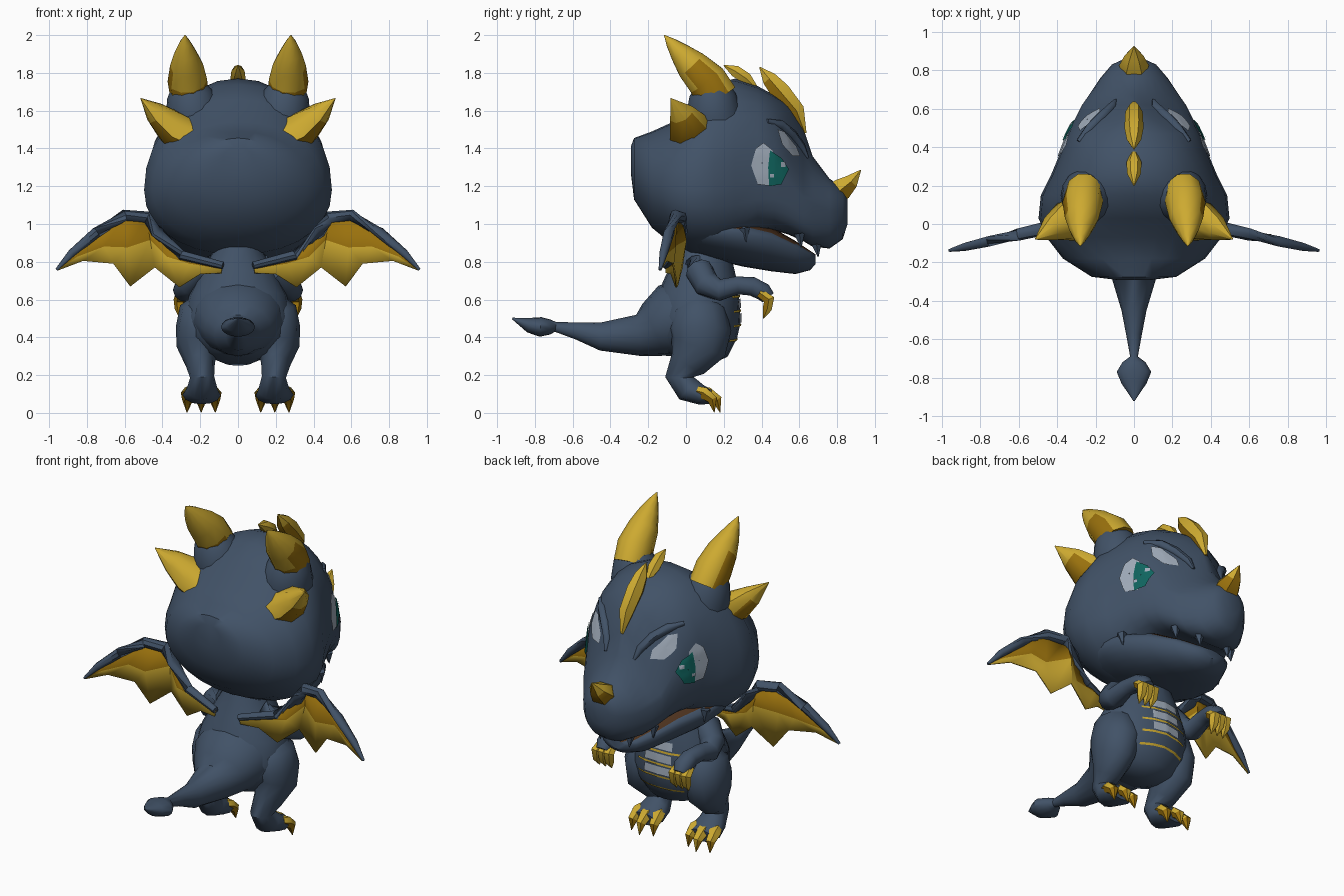
import bpy, bmesh, math
from mathutils import Vector
from mathutils.bvhtree import BVHTree

cube = bpy.data.objects.get("Cube")
if cube:
    bpy.data.objects.remove(cube, do_unlink=True)


def material(name, rgb):
    m = bpy.data.materials.new(name)
    m.use_nodes = True
    m.diffuse_color = (*rgb, 1)
    m.node_tree.nodes["Principled BSDF"].inputs["Base Color"].default_value = (*rgb, 1)
    return m


BLUE = material("slate blue", (0.053, 0.084, 0.135))
GOLD = material("gold", (0.61, 0.40, 0.03))
DARK = material("dark gold", (0.32, 0.165, 0.004))
GREY = material("pale grey", (0.36, 0.42, 0.50))
TEAL = material("teal", (0.005, 0.13, 0.115))
BROWN = material("mouth brown", (0.07, 0.03, 0.012))
SIDES = (("left", 1), ("right", -1))
made = []


def loft(name, rings, mats, closed=True, caps=True, rule=None):
    """Skin a list of point rings; rule(face) picks the material slot."""
    bm = bmesh.new()
    rows = [[bm.verts.new(p) for p in ring] for ring in rings]
    n = len(rows[0])
    for a, b in zip(rows, rows[1:]):
        for i in range(n if closed else n - 1):
            j = (i + 1) % n
            bm.faces.new((a[i], a[j], b[j], b[i]))
    if caps:
        bm.faces.new(rows[0][::-1])
        bm.faces.new(rows[-1])
    bmesh.ops.recalc_face_normals(bm, faces=bm.faces)
    bm.faces.index_update()
    for f in bm.faces:
        f.smooth = True
        f.material_index = int(rule(f)) if rule else 0
    mesh = bpy.data.meshes.new(name)
    bm.to_mesh(mesh)
    bm.free()
    for m in mats:
        mesh.materials.append(m)
    ob = bpy.data.objects.new(name, mesh)
    bpy.context.collection.objects.link(ob)
    made.append(ob)
    return ob


def sweep(name, path, mats, sides=12, s=1, rule=None):
    """Tube through (x, y, z, half width, half height) points."""
    path = [p if len(p) == 5 else (*p, p[3]) for p in path]
    pts = [Vector((p[0] * s, p[1], p[2])) for p in path]
    rings = []
    for i, p in enumerate(pts):
        t = (pts[min(i + 1, len(pts) - 1)] - pts[max(i - 1, 0)]).normalized()
        ref = Vector((1, 0, 0)) if abs(t.x) < 0.85 else Vector((0, 1, 0))
        u = (ref - t * ref.dot(t)).normalized()
        v = t.cross(u)
        ang = [math.tau * k / sides for k in range(sides)]
        rings.append([p + u * math.cos(a) * path[i][3] + v * math.sin(a) * path[i][4] for a in ang])
    return loft(name, rings, mats, rule=rule)


def egg_rings(sections, sides=28):
    """Rings facing y: (y, bottom, widest height, top, half width, upper, lower pinch)."""
    rings = []
    for y, bot, mid, top, w, upper, lower in sections:
        ring = []
        for k in range(sides):
            a = math.tau * k / sides
            c, d = math.cos(a), math.sin(a)
            e = upper if d > 0 else lower
            x = math.copysign(abs(c) ** e, c) * w
            z = math.copysign(abs(d) ** e, d) * ((top - mid) if d > 0 else (mid - bot))
            ring.append(Vector((x, y, mid + z)))
        rings.append(ring)
    return rings


# Head: round skull, face pinched between the eyes, broad muzzle; then lower jaw
head = loft("head", egg_rings([
    (-.292, 1.27, 1.34, 1.41, .08, 1, 1), (-.275, 1.13, 1.28, 1.455, .22, 1, 1),
    (-.18, .98, 1.22, 1.49, .37, .95, .95), (-.07, .89, 1.19, 1.54, .455, .93, .93),
    (.03, .84, 1.18, 1.66, .497, .93, .93), (.15, .82, 1.18, 1.74, .485, .93, .93),
    (.26, .87, 1.2, 1.77, .43, .92, .8), (.38, .96, 1.25, 1.73, .38, .88, .6),
    (.47, .965, 1.26, 1.68, .345, .95, .55), (.54, .945, 1.23, 1.63, .31, 1.3, .55),
    (.62, .91, 1.14, 1.51, .27, 1.75, .6), (.67, .88, 1.11, 1.36, .235, 1.5, .65),
    (.76, .87, 1.07, 1.24, .175, 1.05, .8), (.83, .92, 1.07, 1.19, .115, 1, .9),
    (.855, 1.0, 1.08, 1.14, .06, 1, 1)]), [BLUE])
loft("lower_jaw", egg_rings([
    (.05, .84, .98, 1.08, .36, 1, 1), (.15, .81, .97, 1.07, .385, 1, 1), (.3, .775, .95, 1.03, .365, .9, 1),
    (.45, .75, .92, .985, .285, .8, 1), (.58, .735, .87, .91, .2, .8, 1), (.655, .755, .83, .86, .12, .8, 1),
    (.685, .785, .82, .84, .06, 1, 1)]), [BLUE, BROWN], rule=lambda f: f.normal.z > .75)


def under(f):
    """Dark slot on downward base faces."""
    return f.normal.z < -.1


for label, s in SIDES:
    # Horns, their cuffs and the fangs
    sweep(f"{label}_horn_cuff", [(.21, .17, 1.48, .15), (.24, .145, 1.6, .145), (.255, .14, 1.685, .122),
                                 (.262, .135, 1.72, .1)], [BLUE], 16, s)
    sweep(f"{label}_horn", [(.258, .16, 1.67, .1, .12), (.268, .11, 1.76, .105, .11),
                            (.272, .03, 1.84, .088, .09), (.278, -.03, 1.905, .06, .06),
                            (.28, -.08, 1.96, .03), (.28, -.115, 2.0, .002)], [GOLD, DARK], 10, s,
          lambda f: (f.normal.x * s > .8 and f.calc_center_median().z < 1.85)
          or (f.normal.z < .1 and f.calc_center_median().z < 1.72))
    sweep(f"{label}_side_horn", [(.26, .035, 1.455, .1, .125), (.35, .02, 1.51, .095, .115),
                                 (.435, -.025, 1.585, .06, .07), (.515, -.08, 1.665, .002)],
          [GOLD, DARK], 8, s, lambda f: f.normal.z < -.15 and f.calc_center_median().z < 1.55)
    for i, (x, y, z) in enumerate([(.2, .6, .95), (.35, .31, .98), (.1, .69, .9)]):
        sweep(f"{label}_fang_{i + 1}", [(x, y, z, .03), (x, y + .01, z - .075, .002)], [BLUE], 5, s)

    # Arms and fingers
    sweep(f"{label}_arm", [(.13, .05, .78, .06), (.2, .07, .75, .075), (.26, .11, .68, .072),
                           (.285, .18, .65, .06), (.28, .27, .675, .05), (.27, .35, .67, .052),
                           (.265, .41, .64, .058, .05), (.265, .435, .61, .04)], [BLUE], 10, s)
    for i in (-1, 0, 1):
        sweep(f"{label}_finger_claw_{i + 2}", [
            (.265 + i * .038, .39, .635, .026), (.265 + i * .042, .44, .60, .034),
            (.265 + i * .042, .43, .55, .028), (.265 + i * .042, .41, .50, .002)], [GOLD, DARK], 6, s,
            lambda f: f.normal.y < -.3)

    # Legs and toes
    sweep(f"{label}_leg", [(.16, .06, .60, .07), (.185, .07, .54, .125, .14), (.2, .075, .44, .13, .165),
                           (.21, .065, .35, .115, .15), (.2, .01, .26, .078, .1), (.19, -.035, .19, .064, .075),
                           (.19, .01, .125, .082, .07), (.193, .08, .095, .1, .052),
                           (.195, .13, .085, .08, .04)], [BLUE], 12, s)
    for i in (-1, 0, 1):
        sweep(f"{label}_toe_claw_{i + 2}", [
            (.195 + i * .06, .06, .115, .03), (.195 + i * .066, .115 - abs(i) * .02, .105, .042, .036),
            (.195 + i * .072, .165 - abs(i) * .025, .07, .03),
            (.195 + i * .075, .18 - abs(i) * .03, .003, .002)], [GOLD, DARK], 6, s, under)

    # Wing membrane: dark band under the bone, bright pleats down to the scalloped hem
    top = [(.08, .78), (.3, .835), (.43, .96), (.485, 1.035), (.6, 1.045), (.75, .955), (.88, .845), (.96, .758)]
    hem = [(.09, .74), (.2, .735), (.31, .665), (.44, .77), (.57, .67), (.66, .79), (.82, .805), (.955, .755)]

    def wing_point(x, z, push=0):
        return Vector((x * s, -.02 - .23 * abs(x - .45) + push, z))

    mid = [(a * .55 + c * .45, b * .55 + d * .45) for (a, b), (c, d) in zip(top, hem)]
    pleat = (0, .02, -.022, .022, -.022, .022, -.01, 0)
    rows = [[wing_point(*p) for p in top],
            [wing_point(*p, push) for p, push in zip(mid, pleat)],
            [wing_point(*p) for p in hem]]
    wing = loft(f"{label}_wing_membrane", rows, [GOLD, DARK], closed=False, caps=False,
                rule=lambda f: f.index < len(top) - 1)
    solid = wing.modifiers.new("thickness", 'SOLIDIFY')
    solid.thickness = .01
    solid.offset = 0
    bone = [(x, wing_point(x, z).y, z, r) for (x, z), r in
            zip(top, (.02, .026, .034, .034, .032, .029, .022, .008))]
    sweep(f"{label}_wing_bone", bone, [BLUE], 8, s)

# Spikes on the crown and the nose
sweep("front_crown_spike", [(0, .63, 1.48, .01), (0, .585, 1.60, .045, .05), (0, .50, 1.70, .05, .06),
                            (0, .44, 1.77, .038, .045), (0, .39, 1.83, .003)], [GOLD, DARK], 6, rule=under)
sweep("rear_crown_spike", [(0, .38, 1.71, .01), (0, .32, 1.77, .04, .035), (0, .26, 1.81, .035),
                           (0, .2, 1.84, .003)], [GOLD], 6)
sweep("nose_horn", [(0, .77, 1.14, .06, .07), (0, .825, 1.185, .078, .068), (0, .875, 1.225, .05, .045),
                    (0, .925, 1.285, .003)], [GOLD, DARK], 6, rule=under)

# Torso and tail
torso = sweep("torso", [(0, .04, .27, .08, .08), (0, .05, .31, .19, .17), (0, .05, .40, .27, .22),
                        (0, .055, .50, .29, .235), (0, .07, .62, .26, .215), (0, .085, .74, .2, .18),
                        (0, .09, .84, .14, .15), (0, .1, .95, .1, .12)], [BLUE], 20)
sweep("tail", [(0, .06, .52, .25, .2), (0, -.08, .485, .235, .2), (0, -.17, .44, .18, .15),
               (0, -.25, .41, .125, .11), (0, -.45, .405, .065, .075), (0, -.58, .435, .04, .045),
               (0, -.69, .455, .02, .026), (0, -.72, .455, .06, .04), (0, -.77, .455, .09, .052),
               (0, -.83, .465, .065, .04), (0, -.92, .5, .004)], [BLUE], 16)


# Brow ridges and painted details laid onto the surface
def tree_of(ob):
    return BVHTree.FromPolygons([v.co for v in ob.data.vertices], [p.vertices for p in ob.data.polygons])


def snap(tree, start, aim, lift):
    hit = tree.ray_cast(start, aim)[0]
    return hit - aim * lift if hit else start + aim * 1.8


head_tree, torso_tree = tree_of(head), tree_of(torso)


def eye_plate(name, outline, mat, s, lift):
    cy = sum(p[0] for p in outline) / len(outline)
    cz = sum(p[1] for p in outline) / len(outline)
    dense = []
    for (a, b), (c, d) in zip(outline, outline[1:] + outline[:1]):
        dense += [(a + (c - a) * k / 4, b + (d - b) * k / 4) for k in range(4)]
    rings = [[snap(head_tree, Vector((2 * s, cy + (y - cy) * f, cz + (z - cz) * f)), Vector((-s, 0, 0)), lift)
              for y, z in dense] for f in (1, .8, .6, .4, .2, .02)]
    loft(name, rings, [mat], caps=False)


white = [(.345, 1.31), (.37, 1.4), (.41, 1.43), (.46, 1.39), (.46, 1.2), (.38, 1.21)]
iris = [(.435, 1.3), (.445, 1.39), (.505, 1.35), (.545, 1.29), (.505, 1.21), (.44, 1.2)]
brow = [(.485, 1.5), (.52, 1.49), (.585, 1.41), (.605, 1.36), (.565, 1.36), (.51, 1.42)]
glints = {"upper": (.515, 1.315, .012), "lower": (.455, 1.255, .01)}
ridge = [(.43, 1.545, .012), (.5, 1.525, .026), (.56, 1.475, .028), (.61, 1.41, .024), (.645, 1.35, .008)]
for label, s in SIDES:
    aim = Vector((-s, 0, 0))
    spine = [(*snap(head_tree, Vector((2 * s, y, z)), aim, 0), r) for y, z, r in ridge]
    sweep(f"{label}_brow_ridge", spine, [BLUE], 8)
    eye_plate(f"{label}_eye_white", white, GREY, s, .008)
    eye_plate(f"{label}_iris", iris, TEAL, s, .014)
    eye_plate(f"{label}_brow_mark", brow, GREY, s, .014)
    for place, (y, z, r) in glints.items():
        square = [(y - r, z - r), (y - r, z + r), (y + r, z + r), (y + r, z - r)]
        eye_plate(f"{label}_{place}_glint", square, GREY, s, .021)


def belly_band(name, z, half, height, mat):
    xs = [half * k / 6 for k in range(-6, 7)]
    rows = [[snap(torso_tree, Vector((x, 2, z + dz - abs(x) * .05)), Vector((0, -1, 0)), .006) for x in xs]
            for dz in (height / 2, 0, -height / 2)]
    loft(name, rows, [mat], closed=False, caps=False)


for i in range(4):
    z = .62 - .077 * i
    belly_band(f"belly_stripe_{i + 1}", z, .15, .012, GOLD)
    if i < 3:
        belly_band(f"belly_plate_{i + 1}", z + .038, .09, .048, GREY)

bpy.ops.object.select_all(action='DESELECT')
for ob in made:
    ob.select_set(True)
bpy.context.view_layer.objects.active = head
bpy.ops.object.shade_smooth_by_angle(angle=math.radians(45))
